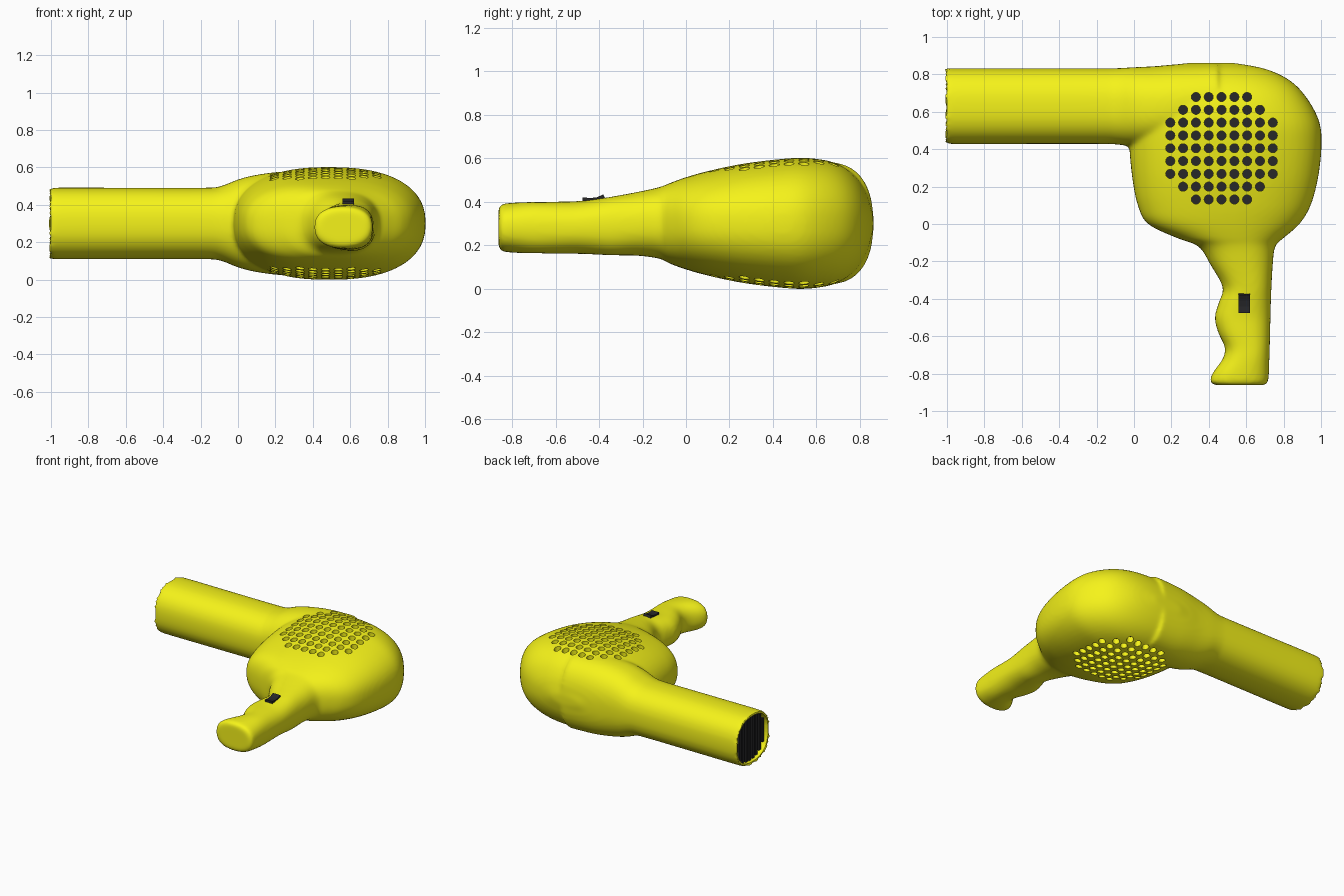
import bpy, bmesh, math
from mathutils import Vector
from mathutils.bvhtree import BVHTree

if "Cube" in bpy.data.objects:
    bpy.data.objects.remove(bpy.data.objects["Cube"])


def material(name, rgb):
    m = bpy.data.materials.new(name)
    m.diffuse_color = (*rgb, 1)
    m.use_nodes = True
    m.node_tree.nodes["Principled BSDF"].inputs["Base Color"].default_value = m.diffuse_color
    return m


YELLOW = material("yellow_plastic", (0.92, 0.9, 0.01))
BLACK = material("black_plastic", (0.02, 0.02, 0.022))


def add_object(name, bm, mats):
    bmesh.ops.recalc_face_normals(bm, faces=bm.faces)
    me = bpy.data.meshes.new(name)
    bm.to_mesh(me)
    bm.free()
    for m in mats:
        me.materials.append(m)
    ob = bpy.data.objects.new(name, me)
    bpy.context.collection.objects.link(ob)
    return ob


def spline(points, steps=5):
    """Catmull-Rom interpolation of tuples of any length."""
    out = []
    for i in range(len(points) - 1):
        p0, p1 = points[max(i - 1, 0)], points[i]
        p2, p3 = points[i + 1], points[min(i + 2, len(points) - 1)]
        for s in range(steps):
            t = s / steps
            out.append([0.5 * (2 * b + (c - a) * t + (2 * a - 5 * b + 4 * c - d) * t * t
                               + (3 * b - a - 3 * c + d) * t ** 3)
                        for a, b, c, d in zip(p0, p1, p2, p3)])
    out.append(list(points[-1]))
    return out


def loft(bm, stations, axis, power, cap_mat=0, n=56):
    """Superellipse sections; station = (pos, side_min, side_max, half_z, mid_z)."""
    rings = []
    for pos, lo, hi, hz, mz in stations:
        ring = []
        for k in range(n):
            a = 2 * math.pi * k / n
            c, s = math.cos(a), math.sin(a)
            u = (lo + hi) / 2 + (hi - lo) / 2 * math.copysign(abs(c) ** (2 / power), c)
            z = mz + hz * math.copysign(abs(s) ** (2 / power), s)
            ring.append(bm.verts.new((u, pos, z) if axis == 'Y' else (pos, u, z)))
        rings.append(ring)
    for a, b in zip(rings, rings[1:]):
        for k in range(n):
            j = (k + 1) % n
            bm.faces.new((a[k], a[j], b[j], b[k]))
    for r in (rings[0], rings[-1]):
        bm.faces.new(r).material_index = cap_mat


def apply_all(ob):
    bpy.context.view_layer.objects.active = ob
    for m in list(ob.modifiers):
        bpy.ops.object.modifier_apply(modifier=m.name)


# Housing and gripped handle: one loft along y
housing = [
    (-0.862, 0.43, 0.705, 0.10, 0.28), (-0.84, 0.405, 0.718, 0.11, 0.28),
    (-0.79, 0.425, 0.722, 0.115, 0.28), (-0.72, 0.475, 0.724, 0.118, 0.28),
    (-0.66, 0.486, 0.726, 0.118, 0.28), (-0.58, 0.45, 0.728, 0.12, 0.28),
    (-0.50, 0.432, 0.73, 0.121, 0.281), (-0.42, 0.453, 0.732, 0.127, 0.284),
    (-0.34, 0.475, 0.735, 0.135, 0.288), (-0.22, 0.41, 0.742, 0.147, 0.298),
    (-0.12, 0.345, 0.755, 0.165, 0.302), (-0.075, 0.23, 0.80, 0.185, 0.30),
    (0.0, 0.075, 0.885, 0.212, 0.30), (0.1, 0.02, 0.945, 0.24, 0.30),
    (0.25, -0.01, 0.985, 0.272, 0.30), (0.42, -0.025, 1.003, 0.294, 0.30),
    (0.55, -0.02, 0.99, 0.301, 0.30), (0.68, 0.0, 0.92, 0.28, 0.30),
    (0.77, 0.03, 0.83, 0.225, 0.30), (0.83, 0.08, 0.70, 0.14, 0.30),
    (0.862, 0.30, 0.53, 0.035, 0.30)]
# Nozzle: loft along x, flaring into the housing
nozzle = [
    (-1.0, 0.438, 0.822, 0.182, 0.30), (-0.985, 0.428, 0.832, 0.191, 0.30),
    (-0.6, 0.428, 0.832, 0.191, 0.30), (-0.18, 0.428, 0.832, 0.191, 0.30),
    (-0.09, 0.425, 0.833, 0.2, 0.30), (0.0, 0.415, 0.838, 0.235, 0.30),
    (0.1, 0.41, 0.843, 0.26, 0.30), (0.25, 0.42, 0.855, 0.278, 0.30),
    (0.45, 0.44, 0.862, 0.28, 0.30)]

bm = bmesh.new()
loft(bm, spline(housing), 'Y', 2.4)
body = add_object("dryer_body", bm, [YELLOW, BLACK])
bm = bmesh.new()
loft(bm, spline(nozzle), 'X', 2.4)
nozzle_part = add_object("nozzle_blank", bm, [YELLOW, BLACK])

# Fuse both lofts and soften the joints
bpy.ops.object.select_all(action='DESELECT')
body.select_set(True)
nozzle_part.select_set(True)
bpy.context.view_layer.objects.active = body
bpy.ops.object.join()
fuse = body.modifiers.new("fuse", 'REMESH')
fuse.mode = 'VOXEL'
fuse.voxel_size = 0.0115
soft = body.modifiers.new("soften", 'SMOOTH')
soft.factor = 0.5
soft.iterations = 14
apply_all(body)

# Cutter: vent holes on both faces, each following the surface depth
tree = BVHTree.FromPolygons([v.co for v in body.data.vertices],
                            [p.vertices for p in body.data.polygons])
bm = bmesh.new()
for side in (1, -1):
    for i in range(-4, 5):
        for j in range(-4, 5):
            if abs(i) + abs(j) > 6:
                continue
            x, y = 0.468 + i * 0.0685, 0.405 + j * 0.0685
            hit = tree.ray_cast(Vector((x, y, 0.3 + side)), Vector((0, 0, -side)))[0]
            lo, hi = sorted((hit.z - side * 0.035, hit.z + side * 0.05))
            ends = [[bm.verts.new((x + 0.0245 * math.cos(a), y + 0.0245 * math.sin(a), z))
                     for a in (math.tau * k / 14 for k in range(14))] for z in (lo, hi)]
            for k in range(14):
                m = (k + 1) % 14
                bm.faces.new((ends[0][k], ends[0][m], ends[1][m], ends[1][k]))
            for e in ends:
                bm.faces.new(e).material_index = 1
# Cutter: air outlet in the nozzle end
loft(bm, [(-1.05, 0.447, 0.813, 0.172, 0.3), (-0.88, 0.447, 0.813, 0.172, 0.3)], 'X', 2.4, 1)
cutter = add_object("opening_cutter", bm, [YELLOW, BLACK])
cutter.hide_render = True
cut = body.modifiers.new("openings", 'BOOLEAN')
cut.operation = 'DIFFERENCE'
cut.solver = 'MANIFOLD'
cut.object = cutter
apply_all(body)
bpy.data.objects.remove(cutter)

bpy.ops.object.select_all(action='DESELECT')
body.select_set(True)
bpy.context.view_layer.objects.active = body
bpy.ops.object.shade_smooth_by_angle(angle=math.radians(35))

# Upright slats across the outlet
bm = bmesh.new()
for k in range(-4, 5):
    off = k * 0.039
    hz = 0.172 * (1 - (min(abs(off) + 0.01, 0.18) / 0.183) ** 2.4) ** (1 / 2.4)
    r = bmesh.ops.create_cube(bm, size=1)["verts"]
    bmesh.ops.scale(bm, vec=(0.10, 0.022, 2 * hz), verts=r)
    bmesh.ops.translate(bm, vec=(-0.93, 0.63 + off, 0.3), verts=r)
add_object("outlet_slats", bm, [BLACK])

# Rocker switch on the handle
bm = bmesh.new()
profile = [(-0.475, 0.385), (-0.475, 0.42), (-0.44, 0.416), (-0.41, 0.42),
           (-0.38, 0.433), (-0.37, 0.41), (-0.37, 0.385)]
face = bm.faces.new([bm.verts.new((0.56, y, z)) for y, z in profile])
top = bmesh.ops.extrude_face_region(bm, geom=[face])["geom"]
bmesh.ops.translate(bm, vec=(0.06, 0, 0), verts=[g for g in top if isinstance(g, bmesh.types.BMVert)])
add_object("power_switch", bm, [BLACK])
